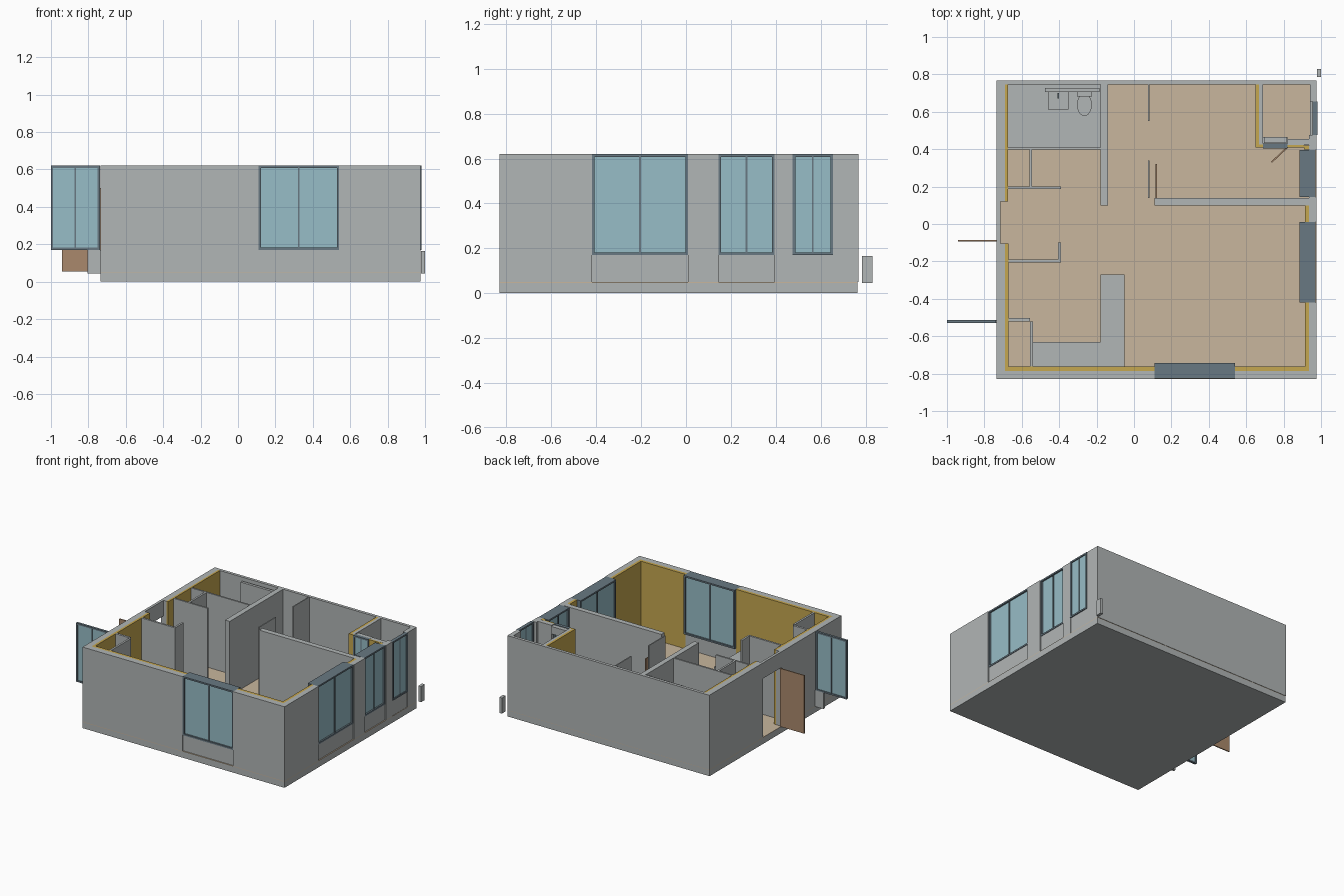
import bpy, bmesh, math
from mathutils import Matrix, Vector

if "Cube" in bpy.data.objects:
    bpy.data.objects.remove(bpy.data.objects["Cube"])

FLOOR, TOP, SILL, DOOR = 0.05, 0.62, 0.17, 0.5


def material(name, rgb):
    m = bpy.data.materials.new(name)
    m.diffuse_color = (*rgb, 1)
    m.use_nodes = True
    m.node_tree.nodes["Principled BSDF"].inputs["Base Color"].default_value = m.diffuse_color
    return m


GREY = material("wall grey", (0.44, 0.465, 0.465))
TAN = material("floor tan", (0.58, 0.47, 0.34))
YELLOW = material("lining yellow", (0.56, 0.385, 0.08))
SLATE = material("frame slate", (0.14, 0.19, 0.225))
GLASS = material("glass blue", (0.31, 0.51, 0.57))
BROWN = material("door brown", (0.40, 0.25, 0.15))


def add_box(bm, x0, x1, y0, y1, z0=FLOOR, z1=TOP, mat=0):
    size = Matrix.Diagonal((x1 - x0, y1 - y0, z1 - z0, 1))
    place = Matrix.Translation(((x0 + x1) / 2, (y0 + y1) / 2, (z0 + z1) / 2))
    made = bmesh.ops.create_cube(bm, size=1, matrix=place @ size)
    for f in {f for v in made["verts"] for f in v.link_faces}:
        f.material_index = mat


def finish(bm, name, mats):
    me = bpy.data.meshes.new(name)
    bm.to_mesh(me)
    bm.free()
    ob = bpy.data.objects.new(name, me)
    bpy.context.collection.objects.link(ob)
    for m in mats:
        me.materials.append(m)
    return ob


def part(name, mat, *boxes):
    bm = bmesh.new()
    for b in boxes:
        add_box(bm, *b)
    return finish(bm, name, [mat])


def window(name, along, a0, a1, d0, d1, inset=0.012):
    """Two-pane window; a = span along the wall, d = depth through it."""
    bm = bmesh.new()
    w = 0.012

    def put(p0, p1, q0, q1, z0, z1, mat=0):
        span = (p0, p1, q0, q1) if along == "x" else (q0, q1, p0, p1)
        add_box(bm, *span, z0, z1, mat)

    mid = (a0 + a1) / 2
    put(a0, a1, d0, d1, SILL, SILL + w)
    put(a0, a1, d0, d1, TOP - w, TOP)
    for p in (a0, a1 - w):
        put(p, p + w, d0, d1, SILL + w, TOP - w)
    put(mid - 0.004, mid + 0.004, d0 + inset / 2, d1 - inset / 2, SILL + w, TOP - w)
    for p0, p1 in ((a0 + w, mid - 0.004), (mid + 0.004, a1 - w)):
        put(p0, p1, d0 + inset, d1 - inset, SILL + w, TOP - w, 1)
    return finish(bm, name, [SLATE, GLASS])


def oval(name, mat, x, y, rx, ry, z0, z1, taper=1.0):
    bm = bmesh.new()
    bmesh.ops.create_cone(bm, cap_ends=True, segments=24, radius1=taper, radius2=1,
                          depth=z1 - z0,
                          matrix=Matrix.Translation((x, y, (z0 + z1) / 2)) @ Matrix.Diagonal((rx, ry, 1, 1)))
    ob = finish(bm, name, [mat])
    for p in ob.data.polygons:
        p.use_smooth = abs(p.normal.z) < 0.9
    return ob


# Ground slab and floor covering
part("base_slab", GREY, (-0.735, 0.975, -0.83, 0.765, 0, 0.046))
part("floor", TAN, (-0.735, 0.975, -0.83, 0.765, 0.046, FLOOR))
part("bathroom_floor", GREY, (-0.68, -0.18, 0.41, 0.745, FLOOR, 0.055))

# Outer walls, leaving the window and entrance openings free
part("south_wall", GREY, (-0.735, 0.11, -0.83, -0.785), (0.54, 0.975, -0.83, -0.785))
part("west_wall", GREY, (-0.735, -0.69, -0.785, -0.105), (-0.735, -0.69, 0.12, 0.745))
part("entrance_lintel", GREY, (-0.735, -0.715, -0.105, 0.12, DOOR, TOP))
part("north_wall", GREY, (-0.735, 0.975, 0.745, 0.768))
part("east_wall", GREY, (0.935, 0.975, -0.785, -0.42), (0.935, 0.975, 0.01, 0.145),
     (0.935, 0.975, 0.395, 0.475), (0.94, 0.975, 0.655, 0.745))

# Recessed panels below the windows
part("window_parapets", GREY,
     (0.11, 0.54, -0.822, -0.765, FLOOR, SILL),
     (0.915, 0.967, -0.42, 0.01, FLOOR, SILL),
     (0.915, 0.967, 0.145, 0.395, FLOOR, SILL),
     (0.94, 0.973, 0.475, 0.655, FLOOR, SILL))

# Yellow insulation lining on the inside
part("south_lining", YELLOW, (-0.69, 0.11, -0.785, -0.763), (0.54, 0.935, -0.785, -0.763))
part("west_lining", YELLOW, (-0.69, -0.672, -0.763, -0.105), (-0.69, -0.675, 0.12, 0.745))
part("east_lining", YELLOW, (0.915, 0.935, -0.763, -0.42), (0.915, 0.935, 0.01, 0.10),
     (0.91, 0.935, 0.397, 0.42))
part("corner_room_lining", YELLOW, (0.65, 0.668, 0.41, 0.745), (0.668, 0.69, 0.41, 0.425),
     (0.82, 0.91, 0.41, 0.422))

# Windows
window("south_window", "x", 0.11, 0.54, -0.826, -0.743)
window("large_east_window", "y", -0.42, 0.01, 0.885, 0.971)
window("middle_east_window", "y", 0.145, 0.395, 0.885, 0.971)
window("small_east_window", "y", 0.475, 0.655, 0.955, 0.98, 0.007)
window("projecting_window", "x", -1.0, -0.738, -0.53, -0.512, 0.005)
window("corner_room_window", "x", 0.69, 0.82, 0.405, 0.43, 0.007)

# Interior partitions
part("bathroom_walls", GREY, (-0.18, -0.14, 0.10, 0.745), (-0.675, -0.18, 0.397, 0.41))
part("bedroom_wall", GREY, (0.11, 0.94, 0.10, 0.14))
part("hall_screens", GREY, (0.075, 0.083, 0.14, 0.34), (0.075, 0.083, 0.55, 0.745))
part("north_closet_walls", GREY, (-0.675, -0.39, 0.187, 0.20), (-0.56, -0.545, 0.20, 0.397))
part("entry_closet_walls", GREY, (-0.672, -0.405, -0.205, -0.19), (-0.405, -0.39, -0.205, -0.10))
part("south_closet_walls", GREY, (-0.672, -0.555, -0.52, -0.503), (-0.555, -0.54, -0.763, -0.52))
part("corner_room_walls", GREY, (0.668, 0.69, 0.425, 0.745), (0.69, 0.82, 0.43, 0.465, FLOOR, SILL),
     (0.82, 0.935, 0.422, 0.455), (0.695, 0.815, 0.432, 0.465, 0.56, TOP - 0.003))

# Doors
part("entrance_door", BROWN, (-0.94, -0.735, -0.094, -0.086, 0.055, DOOR))
part("bedroom_door", BROWN, (0.116, 0.124, 0.14, 0.32, FLOOR, DOOR))
a, b = Vector((0.735, 0.33)), Vector((0.82, 0.41))
leaf = part("corner_room_door", BROWN, (0, (b - a).length, -0.004, 0.004, FLOOR, DOOR))
leaf.location = (a.x, a.y, 0)
leaf.rotation_euler.z = math.atan2(b.y - a.y, b.x - a.x)

# Small outside boxes
part("outer_sill_panel", GREY, (-0.805, -0.735, -0.53, -0.512, 0.045, SILL))
part("meter_box", GREY, (0.978, 1.0, 0.785, 0.83, 0.045, 0.165))

# Kitchen counter with sink
part("kitchen_counter", GREY, (-0.18, -0.05, -0.763, -0.27, FLOOR, 0.26),
     (-0.54, -0.18, -0.763, -0.63, FLOOR, 0.26))
part("kitchen_sink", GREY, (-0.50, -0.40, -0.735, -0.64, 0.26, 0.264))

# Bathroom fittings
part("service_panel", GREY, (-0.475, -0.185, 0.707, 0.728, 0.055, 0.6))
part("washbasin", GREY, (-0.46, -0.35, 0.612, 0.707, 0.20, 0.24))
oval("basin_bowl", GREY, -0.405, 0.645, 0.045, 0.028, 0.24, 0.245)
part("basin_tap", SLATE, (-0.408, -0.402, 0.67, 0.70, 0.24, 0.26))
oval("toilet_bowl", GREY, -0.265, 0.638, 0.04, 0.06, 0.055, 0.14, 0.7)
oval("toilet_seat", GREY, -0.265, 0.632, 0.026, 0.04, 0.14, 0.145)
part("toilet_tank", GREY, (-0.305, -0.225, 0.682, 0.707, 0.055, 0.22))
